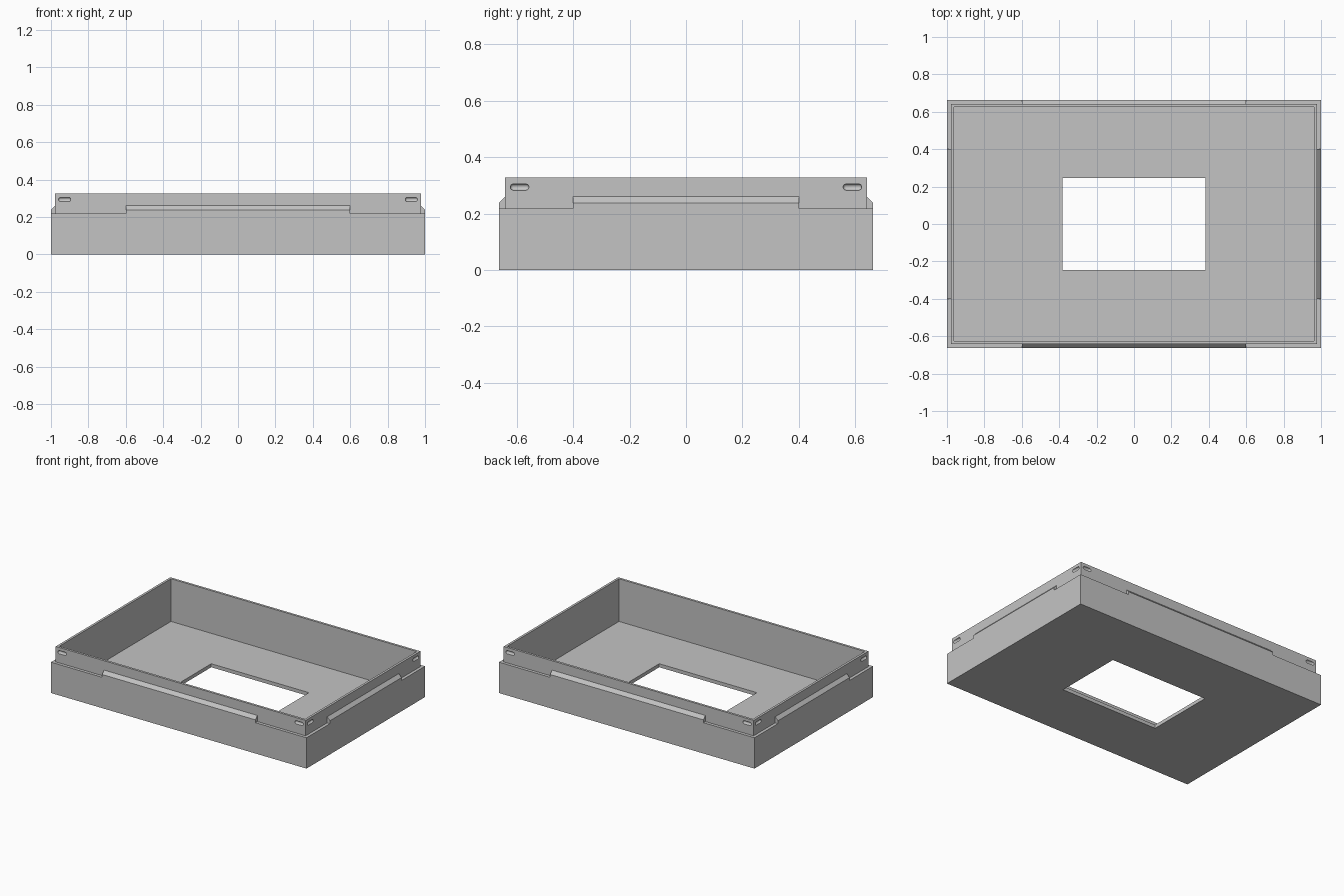
import bpy, bmesh
from math import radians
from mathutils import Matrix, Vector

cube = bpy.data.objects.get("Cube")
if cube:
    bpy.data.objects.remove(cube)

HX, HY = 1.0, 0.6625            # outer half sizes
STEP, WALL = 0.0215, 0.0165     # shelf width, lip thickness
SHELF, TOP, FLOOR = 0.218, 0.327, 0.025
HOLE = (0.3825, 0.247)
LX, LY = HX - STEP, HY - STEP   # outside of the lip

grey = bpy.data.materials.new("plain grey")
grey.use_nodes = True
colour = (0.55, 0.55, 0.55, 1)
grey.diffuse_color = colour
grey.node_tree.nodes["Principled BSDF"].inputs["Base Color"].default_value = colour


def make_object(name, bm):
    bmesh.ops.recalc_face_normals(bm, faces=bm.faces)
    mesh = bpy.data.meshes.new(name)
    bm.to_mesh(mesh)
    bm.free()
    mesh.materials.append(grey)
    obj = bpy.data.objects.new(name, mesh)
    bpy.context.collection.objects.link(obj)
    return obj


def loft(bm, rings, closed=False):
    loops = [[bm.verts.new(p) for p in ring] for ring in rings]
    pairs = list(zip(loops, loops[1:]))
    if closed:
        pairs.append((loops[-1], loops[0]))
    for a, b in pairs:
        for i in range(len(a)):
            j = (i + 1) % len(a)
            bm.faces.new((a[i], a[j], b[j], b[i]))
    return loops


def rectangle(x, y, z):
    return [(-x, -y, z), (x, -y, z), (x, y, z), (-x, y, z)]


# Tray: stepped outside, raised lip, floor with a rectangular opening
bm = bmesh.new()
loft(bm, [
    rectangle(HX, HY, 0), rectangle(HX, HY, SHELF),
    rectangle(LX, LY, SHELF), rectangle(LX, LY, TOP),
    rectangle(LX - WALL, LY - WALL, TOP), rectangle(LX - WALL, LY - WALL, FLOOR),
    rectangle(*HOLE, FLOOR), rectangle(*HOLE, 0)], closed=True)
tray = make_object("tray", bm)

# Sides: name, turn about z, distance to lip, half width of lip, half length of ledge
sides = [("front", 0, LY, LX, 0.6), ("left", 90, LX, LY, 0.4),
         ("back", 180, LY, LX, 0.6), ("right", 270, LX, LY, 0.4)]

# Small rounded slots pressed into the lip near each corner
bm = bmesh.new()
for name, turn, dist, half, length in sides:
    spin = Matrix.Rotation(radians(turn), 4, "Z")
    for s in (-1, 1):
        slot = bmesh.ops.create_uvsphere(bm, u_segments=24, v_segments=11, radius=0.0115)["verts"]
        for v in slot:
            v.co.z += 0.0215 if v.co.z > 0 else -0.0215
        place = spin @ Matrix.Translation((s * (half - 0.051), -dist, 0.294))
        bmesh.ops.transform(bm, verts=slot, matrix=place @ Matrix.Rotation(radians(90), 4, "Y"))
cutter = make_object("slot_cutter", bm)
cutter.hide_render = True

cut = tray.modifiers.new("slots", "BOOLEAN")
cut.operation = "DIFFERENCE"
cut.solver = "EXACT"
cut.object = cutter
bpy.context.view_layer.objects.active = tray
tray.select_set(True)
bpy.ops.object.modifier_apply(modifier=cut.name)
bpy.data.objects.remove(cutter)
bpy.ops.object.shade_smooth_by_angle(angle=radians(30))

# Sloped ledges standing on the shelf in the middle of each side
for name, turn, dist, half, length in sides:
    spin = Matrix.Rotation(radians(turn), 4, "Z")
    profile = [(-dist, SHELF), (-dist - STEP, SHELF), (-dist - STEP, 0.238), (-dist, 0.261)]
    bm = bmesh.new()
    ends = loft(bm, [[spin @ Vector((x, y, z)) for y, z in profile] for x in (-length, length)])
    for end in ends:
        bm.faces.new(end)
    make_object(name + "_ledge", bm)
